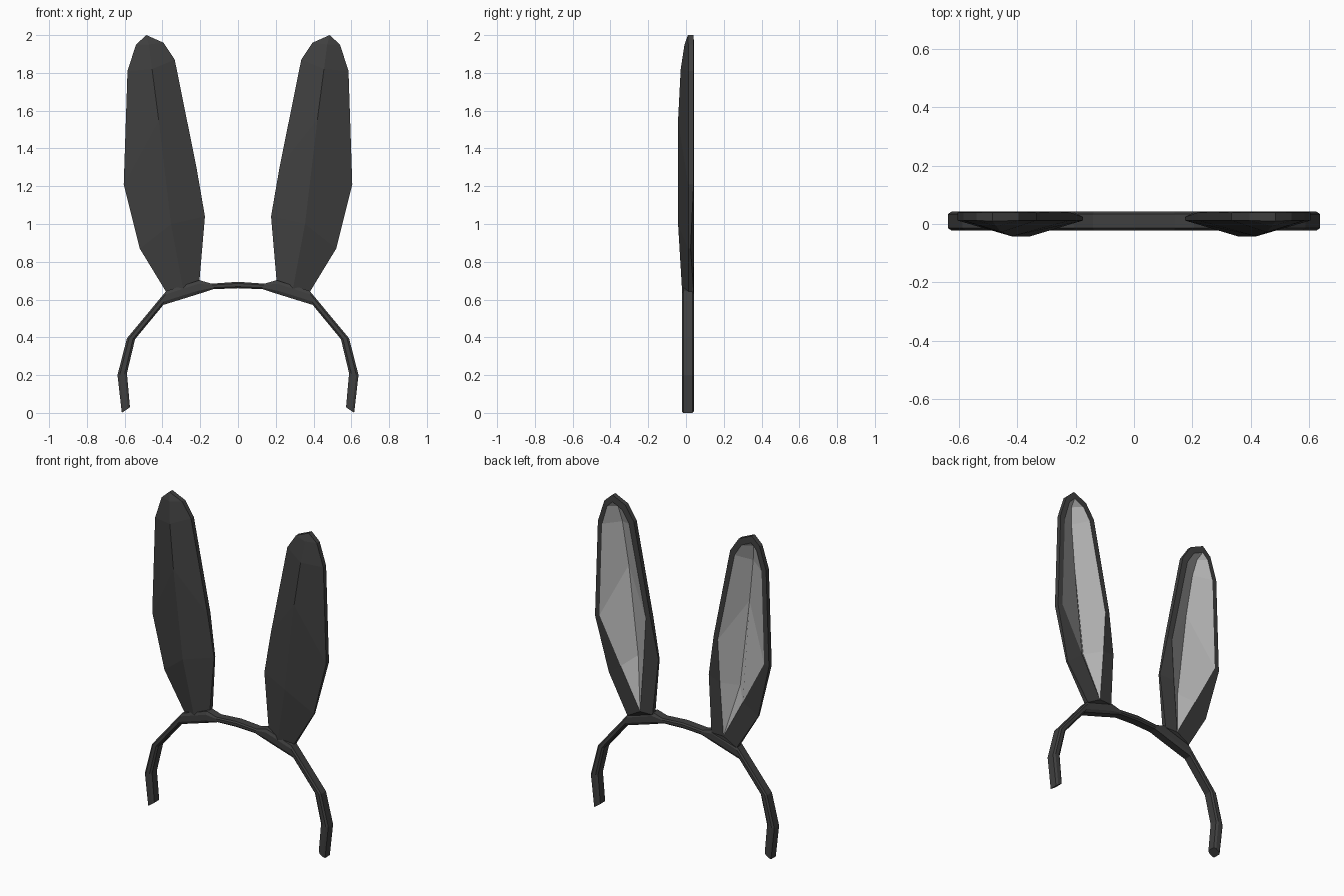
import bpy, bmesh

if "Cube" in bpy.data.objects:
    bpy.data.objects.remove(bpy.data.objects["Cube"])


def material(name, v):
    m = bpy.data.materials.new(name)
    m.diffuse_color = (v, v, v, 1)
    m.use_nodes = True
    m.node_tree.nodes["Principled BSDF"].inputs["Base Color"].default_value = m.diffuse_color
    return m


dark = material("dark_plastic", 0.05)
light = material("inner_grey", 0.45)


def loft(name, rings, caps, light_sides=()):
    """Skin a list of 8-point rings, then mirror the result across x = 0."""
    bm = bmesh.new()
    rows = [[bm.verts.new(p) for p in ring] for ring in rings]
    n = len(rows[0])
    for a, b in zip(rows, rows[1:]):
        for k in range(n):
            j = (k + 1) % n
            f = bm.faces.new((a[k], a[j], b[j], b[k]))
            f.material_index = 1 if k in light_sides else 0
    for c in caps:
        bm.faces.new(rows[c])
    bmesh.ops.remove_doubles(bm, verts=bm.verts[:], dist=0.0005)
    bmesh.ops.recalc_face_normals(bm, faces=bm.faces[:])
    me = bpy.data.meshes.new(name)
    bm.to_mesh(me)
    bm.free()
    me.materials.append(dark)
    me.materials.append(light)
    ob = bpy.data.objects.new(name, me)
    bpy.context.collection.objects.link(ob)
    mod = ob.modifiers.new("mirror", "MIRROR")
    mod.use_axis[0] = True
    mod.merge_threshold = 0.0005
    return ob


# Headband: outer and inner edge (x, z) at each station, chamfered section
band = [((0, .694), (0, .66)), ((.14, .684), (.13, .655)),
        ((.205, .703), (.22, .626)), ((.38, .645), (.395, .572)),
        ((.588, .395), (.545, .39)), ((.638, .2), (.588, .21)),
        ((.615, 0), (.572, .03))]
Y0, Y1, C = -.022, .042, .008
section = [(0, Y0 + C), (.25, Y0), (.75, Y0), (1, Y0 + C),
           (1, Y1 - C), (.75, Y1), (.25, Y1), (0, Y1 - C)]
loft("headband",
     [[(o[0] + (i[0] - o[0]) * t, y, o[1] + (i[1] - o[1]) * t)
       for t, y in section] for o, i in band], caps=[-1])

# Ears: inner-side edge, front ridge (x, y, z), outer-side edge,
# inset lining edges on both sides, and back y of the rim
BASE, TIP, TIP_IN = (.29, .69), (.485, 2.0), (.482, 1.957)
ear = [
    ((.205, .69), (.29, -.021, .65), (.38, .64), BASE, BASE, .04),
    ((.175, 1.04), (.355, -.042, 1.0), (.52, .87), (.265, 1.02), (.425, .94), .024),
    ((.22, 1.30), (.42, -.042, 1.55), (.605, 1.21), (.25, 1.285), (.573, 1.22), .04),
    ((.335, 1.87), (.455, -.028, 1.82), (.585, 1.81), (.367, 1.85), (.555, 1.80), .04),
    ((.395, 1.96), (.472, -.008, 1.95), (.54, 1.95), (.415, 1.925), (.52, 1.92), .04),
    (TIP, (.485, .01, 2.0), TIP, TIP_IN, TIP_IN, .04)]
RIM, BACK = .012, .042
rings = []
for n, (l, m, r, li, ri, yb) in enumerate(ear):
    if n == len(ear) - 1:
        front_y, crease = m[1], (*TIP_IN,)
        deep = (crease[0], BACK, crease[1])
    elif n == 0:
        front_y, deep = RIM, (BASE[0], BACK, BASE[1])
    else:
        front_y, deep = RIM, (m[0], m[1] + .01, m[2] - (.03 if n == 4 else 0))
    rings.append([(l[0], front_y, l[1]), m, (r[0], front_y, r[1]),
                  (r[0], yb, r[1]), (ri[0], BACK, ri[1]), deep,
                  (li[0], BACK, li[1]), (l[0], yb, l[1])])
loft("ears", rings, caps=[0], light_sides=(4, 5))
